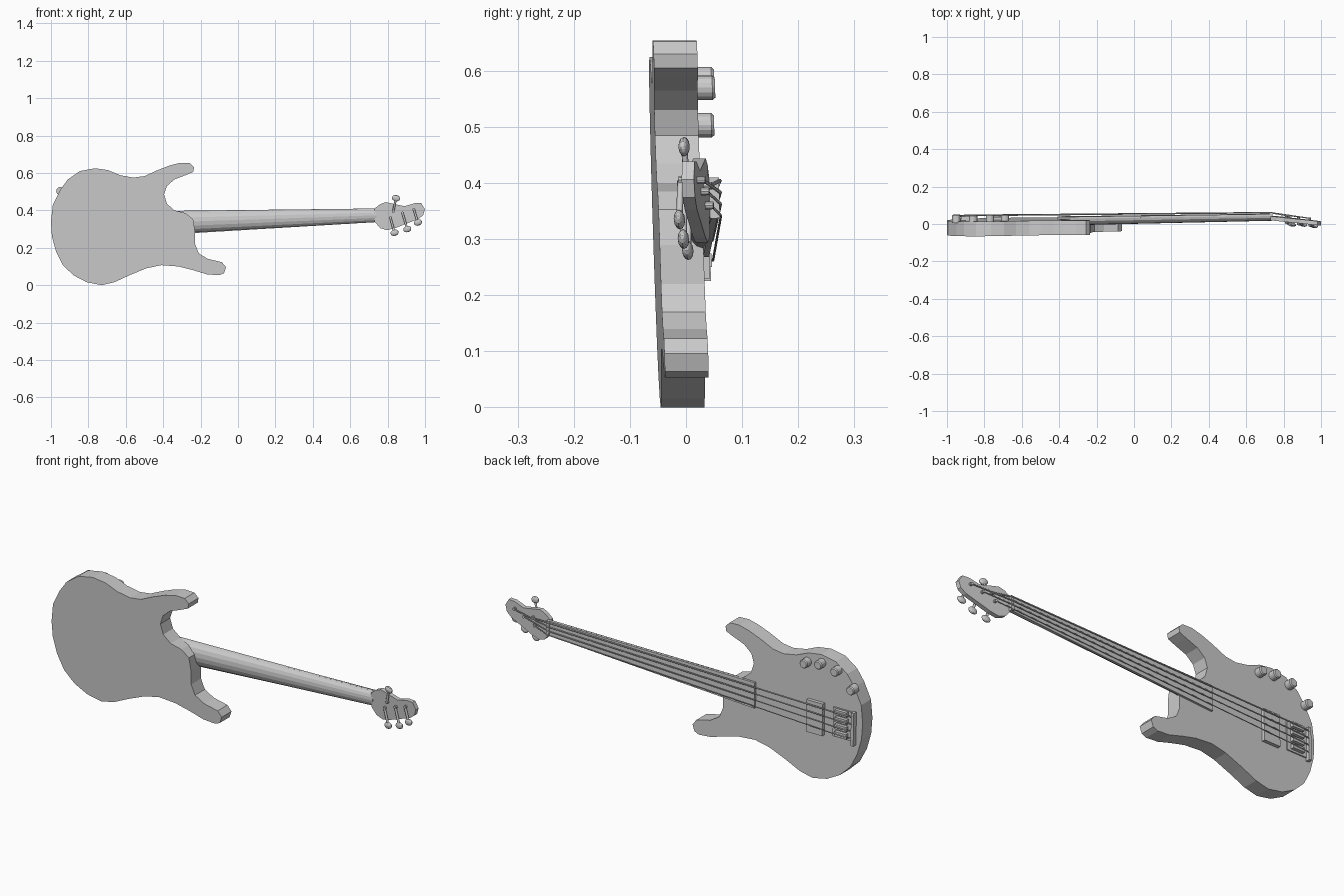
import bpy, bmesh, math
from mathutils import Vector, Matrix

cube = bpy.data.objects.get("Cube")
if cube:
    bpy.data.objects.remove(cube, do_unlink=True)

grey = bpy.data.materials.new("plain grey")
grey.use_nodes = True
COLOUR = (0.6, 0.6, 0.6, 1)
grey.diffuse_color = COLOUR
grey.node_tree.nodes["Principled BSDF"].inputs["Base Color"].default_value = COLOUR

NUT = 0.74  # where the headstock starts to lean back


def tilt(x, h, z):
    """Place a point at height h above the leaning back plane of the instrument."""
    lean = 0.12 * max(0, x - NUT)
    return Vector((x, h - 0.0345 + 0.0145 * x - 0.0314 * z - lean, z))


def finish(name, bm):
    for v in bm.verts:
        v.co = tilt(*v.co)
    bmesh.ops.recalc_face_normals(bm, faces=bm.faces)
    mesh = bpy.data.meshes.new(name)
    bm.to_mesh(mesh)
    bm.free()
    mesh.materials.append(grey)
    obj = bpy.data.objects.new(name, mesh)
    bpy.context.collection.objects.link(obj)
    return obj


def loft(name, rings):
    """Skin a closed solid through rings of equal point count."""
    bm = bmesh.new()
    loops = [[bm.verts.new(p) for p in ring] for ring in rings]
    for a, b in zip(loops, loops[1:]):
        for i in range(len(a)):
            j = (i + 1) % len(a)
            bm.faces.new((a[i], a[j], b[j], b[i]))
    bm.faces.new(loops[0])
    bm.faces.new(loops[-1])
    return finish(name, bm)


def slab(name, outline, low, high):
    return loft(name, [[(x / 100, h, z / 100) for x, z in outline] for h in (low, high)])


def block(name, x0, x1, z0, z1, low, high):
    return loft(name, [[(x, h, z) for x, z in ((x0, z0), (x1, z0), (x1, z1), (x0, z1))]
                       for h in (low, high)])


def turned(name, x, z, profile, sides=16):
    """Round part standing on the face, from (height, radius) pairs."""
    turns = [math.tau * i / sides for i in range(sides)]
    return loft(name, [[(x + r * math.cos(t), h, z + r * math.sin(t)) for t in turns]
                       for h, r in profile])


def wire(name, points, radius):
    curve = bpy.data.curves.new(name, "CURVE")
    curve.dimensions = "3D"
    curve.bevel_depth = radius
    curve.bevel_resolution = 1
    curve.use_fill_caps = True
    spline = curve.splines.new("POLY")
    spline.points.add(len(points) - 1)
    for p, co in zip(spline.points, points):
        p.co = (*tilt(*co), 1)
    curve.materials.append(grey)
    obj = bpy.data.objects.new(name, curve)
    bpy.context.collection.objects.link(obj)


# Body: two-horned slab, outline in hundredths
body = [(-100, 34), (-99, 43), (-95, 51), (-91, 56.5), (-84.5, 61), (-76.5, 62.5),
        (-69.5, 61.5), (-63, 58.8), (-56, 57.5), (-50, 58.3), (-43, 61.5), (-36.5, 64),
        (-31, 65.4), (-25.7, 65.2), (-23.5, 63), (-24, 60.5), (-28, 58.8), (-34, 56.5),
        (-38, 53), (-39.5, 48.5), (-38, 43.5), (-34, 40), (-28, 38.5), (-24, 35.3),
        (-23, 29), (-23, 22), (-21, 17), (-16, 14), (-8.6, 12.3), (-6.4, 9.6),
        (-7.5, 6.4), (-10, 5.3), (-16.6, 5.8), (-24, 8), (-32, 10), (-41, 10.7),
        (-49, 9), (-58, 5.3), (-66, 1.6), (-73, 0), (-81, 1.6), (-88, 5.3),
        (-93.6, 10.7), (-97.3, 18), (-99.5, 26)]
slab("body", body, 0, 0.078)


# Neck: faceted half-round back, tapering towards the nut
def half_round(x, z0, z1, low, high):
    mid, half = (z0 + z1) / 2, (z1 - z0) / 2
    turns = [math.pi * i / 8 for i in range(9)]
    return [(x, high - (high - low) * math.sin(t), mid + half * math.cos(t)) for t in turns]


neck_ends = ((-0.36, 0.276, 0.397, 0.043, 0.08), (NUT, 0.337, 0.41, 0.053, 0.08))
loft("neck", [half_round(*end) for end in neck_ends])

# Fingerboard
loft("fingerboard", [[(x, h, z) for h, z in ((0.079, a), (0.079, b), (0.09, b), (0.09, a))]
                     for x, a, b in ((-0.41, 0.268, 0.396), (NUT, 0.337, 0.41))])
block("nut", NUT - 0.015, NUT, 0.338, 0.41, 0.085, 0.095)

# Headstock
head = [(73, 41), (76, 43.3), (79, 44.4), (84, 43.3), (89, 42.2), (94.5, 43.8), (98, 43.8),
        (99.9, 40.6), (99, 37.4), (96.3, 35.3), (89.3, 32.6), (84, 30.5), (79.7, 29.4),
        (76, 30.5), (73, 34)]
slab("headstock", head, 0.056, 0.078)

# Pickup
block("pickup", -0.79, -0.70, 0.23, 0.39, 0.07, 0.095)

# Bridge with plate, tail bar and saddles
block("bridge_plate", -0.96, -0.84, 0.24, 0.385, 0.07, 0.084)
block("bridge_tail", -0.965, -0.95, 0.225, 0.39, 0.07, 0.1)

# Control knobs
for i, (x, z) in enumerate(((-0.69, 0.57), (-0.77, 0.585), (-0.86, 0.573), (-0.95, 0.503))):
    turned(f"knob_{i + 1}", x, z, ((0.07, 0.022), (0.109, 0.022), (0.114, 0.018)))

# Tuners: post, shaft and oval button, each with its string
tuners = (((0.83, 0.395), (0.845, 0.465)), ((0.94, 0.405), (0.962, 0.335)),
          ((0.88, 0.385), (0.905, 0.3)), ((0.815, 0.36), (0.837, 0.28)))
for i, (post, button) in enumerate(tuners):
    n = i + 1
    (px, pz), (bx, bz) = post, button
    turned(f"tuner_post_{n}", px, pz, ((0.045, 0.008), (0.092, 0.007)), 10)
    wire(f"tuner_shaft_{n}", [(px, 0.048, pz), (bx, 0.046, bz)], 0.006)

    bm = bmesh.new()
    aim = math.atan2(bz - pz, bx - px)
    shape = (Matrix.Translation((bx, 0.046, bz)) @ Matrix.Rotation(-aim, 4, "Y")
             @ Matrix.Diagonal((0.017, 0.01, 0.022, 1)))
    bmesh.ops.create_uvsphere(bm, u_segments=12, v_segments=8, radius=1, matrix=shape)
    finish(f"tuner_button_{n}", bm)

    across = i / 3
    bridge_z = 0.37 - 0.108 * across
    nut_z = 0.404 - 0.062 * across
    block(f"saddle_{n}", -0.925, -0.86, bridge_z - 0.012, bridge_z + 0.012, 0.08, 0.101)
    wire(f"string_{n}", [(-0.955, 0.098, bridge_z), (-0.9, 0.104, bridge_z),
                         (NUT - 0.01, 0.097, nut_z), (px, 0.088, pz)], 0.0022 + 0.0004 * (3 - i))
